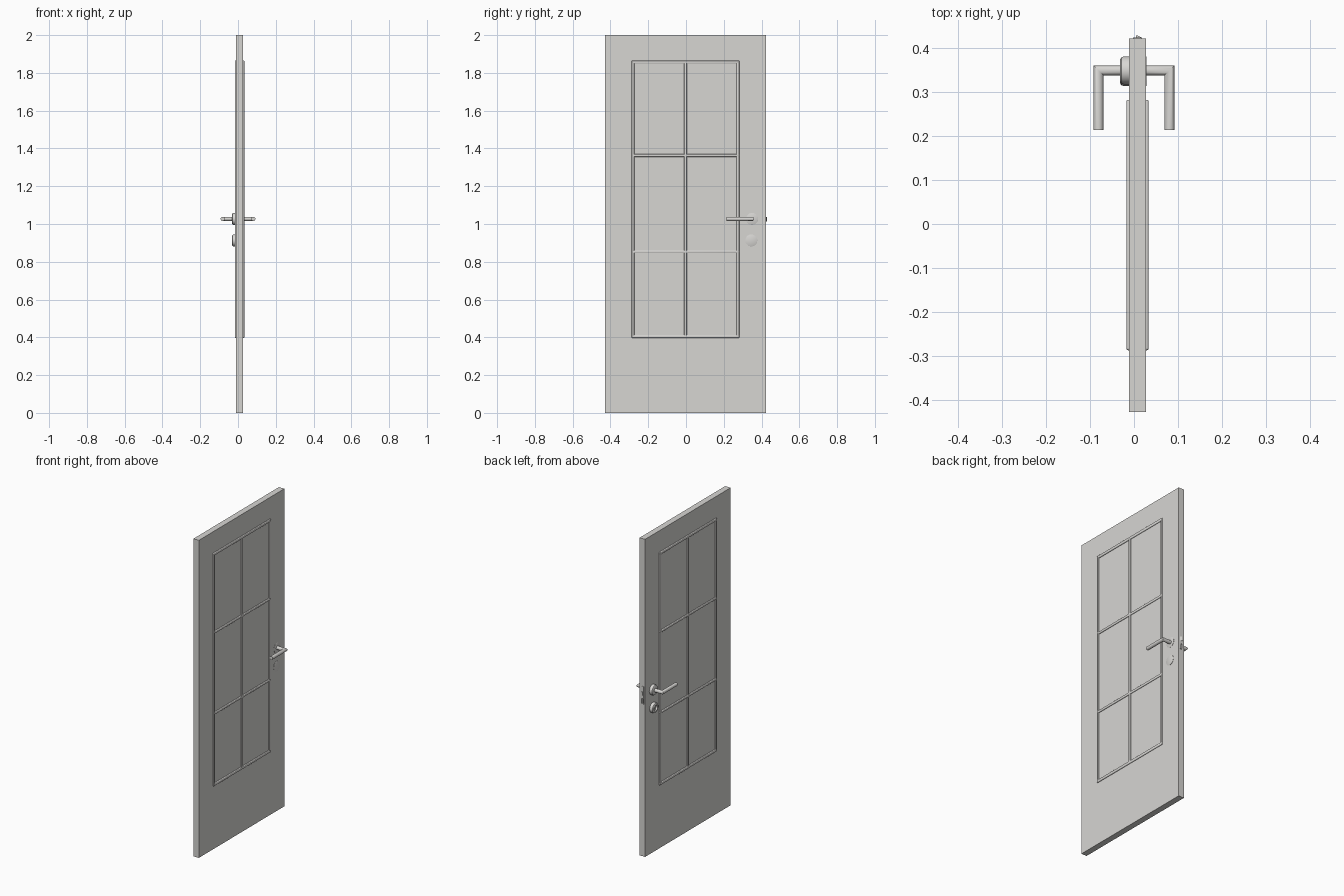
import bpy, bmesh, math
from mathutils import Matrix

if "Cube" in bpy.data.objects:
    bpy.data.objects.remove(bpy.data.objects["Cube"])

metal_grey = bpy.data.materials.new("light_grey")
metal_grey.diffuse_color = (0.68, 0.67, 0.65, 1)
metal_grey.use_nodes = True
metal_grey.node_tree.nodes["Principled BSDF"].inputs["Base Color"].default_value = metal_grey.diffuse_color

X0, X1 = -0.011, 0.027          # slab faces
HY, HZ, LZ = 0.35, 1.027, 0.913  # handle pivot and lock height


def finish(name, bm, smooth=False):
    bmesh.ops.recalc_face_normals(bm, faces=bm.faces)
    me = bpy.data.meshes.new(name)
    bm.to_mesh(me)
    bm.free()
    ob = bpy.data.objects.new(name, me)
    bpy.context.collection.objects.link(ob)
    me.materials.append(metal_grey)
    if smooth:
        bpy.ops.object.select_all(action='DESELECT')
        ob.select_set(True)
        bpy.context.view_layer.objects.active = ob
        bpy.ops.object.shade_smooth_by_angle(angle=math.radians(35))
    return ob


def box(name, lo, hi, bevel=0.0):
    bm = bmesh.new()
    size = [b - a for a, b in zip(lo, hi)]
    mid = [(a + b) / 2 for a, b in zip(lo, hi)]
    bmesh.ops.create_cube(bm, size=1, matrix=Matrix.Translation(mid) @ Matrix.Diagonal((*size, 1)))
    if bevel:
        bmesh.ops.bevel(bm, geom=bm.edges[:], offset=bevel, segments=3, profile=0.5, affect='EDGES')
    return finish(name, bm, bevel > 0)


def lathe_x(name, profile, y, z, n=40):
    """Turn (x, radius) points about an x axis through y, z."""
    bm = bmesh.new()
    rings = []
    for x, r in profile:
        rings.append([bm.verts.new((x, y + r * math.cos(2 * math.pi * i / n),
                                    z + r * math.sin(2 * math.pi * i / n))) for i in range(n)])
    for a, b in zip(rings, rings[1:]):
        for i in range(n):
            j = (i + 1) % n
            bm.faces.new((a[i], a[j], b[j], b[i]))
    bm.faces.new(rings[0])
    bm.faces.new(rings[-1])
    return finish(name, bm, True)


def lever(name, s, n=24, r=0.0112):
    """Round bar leaving the door, mitred at the corner, running to -y."""
    bm = bmesh.new()
    rings = [[], [], []]
    for i in range(n):
        a = 2 * math.pi * i / n
        dy, dz = r * math.cos(a), r * math.sin(a)
        rings[0].append(bm.verts.new((0.008, HY + dy, HZ + dz)))
        rings[1].append(bm.verts.new((s * (0.081 + dy), HY + dy, HZ + dz)))
        rings[2].append(bm.verts.new((s * (0.081 + dy), 0.214, HZ + dz)))
    for a, b in zip(rings, rings[1:]):
        for i in range(n):
            j = (i + 1) % n
            bm.faces.new((a[i], a[j], b[j], b[i]))
    bm.faces.new(rings[0])
    bm.faces.new(rings[2])
    return finish(name, bm, True)


# Door slab and edge plate, both pierced by the deadbolt slot
slab = box("door_slab", (X0, -0.428, 0), (X1, 0.423, 2))
plate = box("latch_plate", (-0.002, 0.415, 0.957), (0.018, 0.4245, 1.07))
slot = box("slot_cutter", (0.003, 0.400, 0.962), (0.013, 0.44, 0.992))
slot.hide_render = True
slot.hide_viewport = True
for ob in (slab, plate):
    m = ob.modifiers.new("slot", 'BOOLEAN')
    m.operation = 'DIFFERENCE'
    m.solver = 'EXACT'
    m.object = slot

# Latch bolt: wedge with one slanted side
bm = bmesh.new()
pts = [(0.004, 0.415), (0.018, 0.415), (0.018, 0.4245), (0.008, 0.4295), (0.004, 0.4295)]
low = [bm.verts.new((x, y, 1.012)) for x, y in pts]
base = bm.faces.new(low)
ext = bmesh.ops.extrude_face_region(bm, geom=[base])
bmesh.ops.translate(bm, vec=(0, 0, 0.024),
                    verts=[v for v in ext["geom"] if isinstance(v, bmesh.types.BMVert)])
finish("latch_bolt", bm)

# Window mouldings, standing proud on both faces
MX0, MX1, B = -0.0172, 0.0332, 0.004
for i, z in enumerate((0.405, 0.853, 1.363, 1.857)):
    h = 0.0085 if i in (0, 3) else 0.0075
    box(f"moulding_rail_{i + 1}", (MX0, -0.287, z - h), (MX1, 0.283, z + h), B)
for i, y in enumerate((-0.2805, -0.003, 0.2745)):
    h = 0.0075
    box(f"moulding_stile_{i + 1}", (MX0, y - h, 0.398), (MX1, y + h, 1.864), B)

# Lever handles and round roses
lever("lever_left", -1)
lever("lever_right", 1)
R = 0.0315
rose = [(0.0, R), (-0.024, R), (-0.029, R - 0.002), (-0.0315, R - 0.006)]
lathe_x("handle_rose_left", rose + [(-0.0315, 0.012)], HY, HZ)
lathe_x("handle_rose_right", [(0.0, R), (0.0285, R), (0.029, R - 0.001)], HY, HZ)

# Lock roses: left one is hollow around a keyed cylinder
lathe_x("lock_rose_left", rose + [(-0.0315, 0.018), (-0.020, 0.016)], 0.346, LZ)
lathe_x("lock_cylinder", [(0.0, 0.009), (-0.027, 0.009), (-0.028, 0.008)], 0.346, LZ + 0.006)
box("lock_cylinder_tail", (-0.027, 0.3415, LZ - 0.015), (0.0, 0.3505, LZ + 0.004))
lathe_x("lock_rose_right", [(0.0, R), (0.0285, R), (0.029, R - 0.001)], 0.346, LZ)
